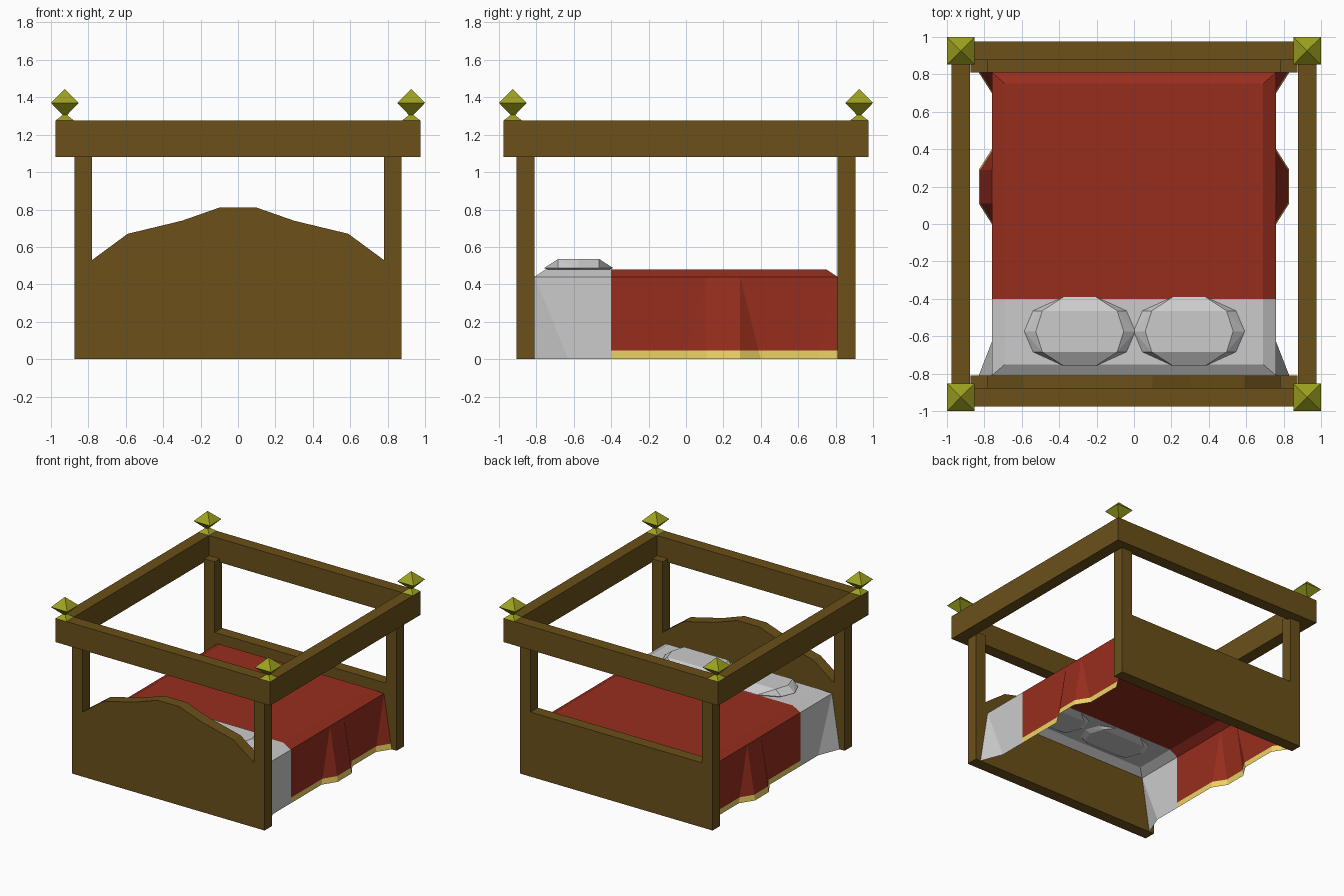
import bpy, bmesh
from mathutils import Vector

if "Cube" in bpy.data.objects:
    bpy.data.objects.remove(bpy.data.objects["Cube"])


def material(name, rgb):
    m = bpy.data.materials.new(name)
    m.diffuse_color = (*rgb, 1)
    m.use_nodes = True
    m.node_tree.nodes["Principled BSDF"].inputs["Base Color"].default_value = m.diffuse_color
    return m


WOOD = material("wood", (0.145, 0.08, 0.01))
RED = material("red_cloth", (0.31, 0.027, 0.0125))
TRIM = material("gold_trim", (0.85, 0.65, 0.13))
BRASS = material("brass", (0.34, 0.36, 0.013))


def finish(name, bm, mat=None):
    me = bpy.data.meshes.new(name)
    bm.to_mesh(me)
    bm.free()
    ob = bpy.data.objects.new(name, me)
    bpy.context.collection.objects.link(ob)
    if mat:
        me.materials.append(mat)
    return ob


def box(name, x0, x1, y0, y1, z0, z1, mat):
    prism(name, [(x0, z0), (x1, z0), (x1, z1), (x0, z1)], y0, y1, mat)


def prism(name, outline, y0, y1, mat):
    # extrude an x-z outline along y
    bm = bmesh.new()
    face = bm.faces.new([bm.verts.new((x, y0, z)) for x, z in outline])
    ext = bmesh.ops.extrude_face_region(bm, geom=[face])
    moved = [g for g in ext["geom"] if isinstance(g, bmesh.types.BMVert)]
    bmesh.ops.translate(bm, verts=moved, vec=(0, y1 - y0, 0))
    bmesh.ops.recalc_face_normals(bm, faces=bm.faces)
    finish(name, bm, mat)


def cloth(name, polys, mat=None):
    # open sheet, every face turned away from the bed's middle
    bm = bmesh.new()
    for p in polys:
        pts = []
        for v in map(Vector, p):
            if all((v - q).length > 1e-5 for q in pts):
                pts.append(v)
        f = bm.faces.new([bm.verts.new(v) for v in pts])
        f.normal_update()
        if f.normal.dot(f.calc_center_median() - Vector((0, f.calc_center_median().y * 0.5, 0))) < 0:
            f.normal_flip()
    bmesh.ops.remove_doubles(bm, verts=bm.verts, dist=1e-4)
    finish(name, bm, mat)


# four posts
for sx in (-1, 1):
    for sy in (-1, 1):
        xs, ys = sorted((sx * 0.78, sx * 0.875)), sorted((sy * 0.81, sy * 0.905))
        box("post", *xs, *ys, 0, 1.11, WOOD)

# arched headboard and plain footboard
half = [(0.78, 0), (0.78, 0.53), (0.59, 0.67), (0.3, 0.74), (0.1, 0.81)]
prism("headboard", half + [(-x, z) for x, z in reversed(half)], -0.905, -0.81, WOOD)
box("footboard", -0.78, 0.78, 0.81, 0.905, 0, 0.53, WOOD)

# canopy frame
for s in (-1, 1):
    a, b = sorted((s * 0.877, s * 0.975))
    box("canopy_end_rail", -0.975, 0.975, a, b, 1.08, 1.275, WOOD)
    box("canopy_side_rail", a, b, -0.877, 0.877, 1.08, 1.275, WOOD)

# finials: small foot, narrow neck and a diamond, all square in section
FINIAL = [(0.05, 1.275), (0.012, 1.305), (0.07 + 0.004, 1.37), (0.0, 1.445)]
for sx in (-1, 1):
    for sy in (-1, 1):
        bm = bmesh.new()
        rings = [[bm.verts.new((sx * 0.926 + r * i, sy * 0.926 + r * j, z))
                  for i, j in ((-1, -1), (1, -1), (1, 1), (-1, 1))] for r, z in FINIAL]
        bm.faces.new(rings[0][::-1])
        for lo, hi in zip(rings, rings[1:]):
            for k in range(4):
                n = (k + 1) % 4
                bm.faces.new((lo[k], lo[n], hi[n], hi[k]))
        bmesh.ops.remove_doubles(bm, verts=bm.verts, dist=1e-4)
        bmesh.ops.recalc_face_normals(bm, faces=bm.faces)
        finish("finial", bm, BRASS)

# draped folds: y at the top, y at the hem, x at the hem
FOLDS = [(-0.81, -0.81, 0.83), (-0.81, -0.63, 0.76), (-0.4, -0.4, 0.76),
         (0.11, 0, 0.76), (0.11, 0.11, 0.83), (0.29, 0.29, 0.83),
         (0.29, 0.4, 0.76), (0.81, 0.7, 0.76), (0.81, 0.81, 0.83)]


def drape_point(fold, z, s):
    t = 1 - z / 0.44
    yt, yb, xb = fold
    return (s * (0.76 + (xb - 0.76) * t), yt + (yb - yt) * t, z)


def drape(folds, z0, z1):
    return [[drape_point(a, z0, s), drape_point(b, z0, s),
             drape_point(b, z1, s), drape_point(a, z1, s)]
            for s in (-1, 1) for a, b in zip(folds, folds[1:])]


def bed_top(y_in, y_bevel, y_end):
    polys = [[(-0.69, y_in, 0.48), (0.69, y_in, 0.48), (0.69, y_bevel, 0.48), (-0.69, y_bevel, 0.48)],
             [(-0.69, y_bevel, 0.48), (0.69, y_bevel, 0.48), (0.76, y_end, 0.44), (-0.76, y_end, 0.44)]]
    for s in (-1, 1):
        polys.append([(s * 0.69, y_in, 0.48), (s * 0.76, y_in, 0.44),
                      (s * 0.76, y_end, 0.44), (s * 0.69, y_bevel, 0.48)])
    return polys


cloth("sheet", bed_top(-0.4, -0.75, -0.81) + drape(FOLDS[:3], 0, 0.44))
cloth("blanket", bed_top(-0.4, 0.75, 0.81) + drape(FOLDS[2:], 0.045, 0.44), RED)
cloth("blanket_trim", drape(FOLDS[2:], 0, 0.045), TRIM)

# two pillows, faceted hulls
for cx in (-0.29, 0.295):
    bm = bmesh.new()
    for sx in (-1, 1):
        for sy in (-1, 0, 1):
            rim = [(0.297, 0, 0.487)] if sy == 0 else [(0.25, 0.11, 0.487), (0.085, 0.185, 0.487)]
            top = [(0.235, 0, 0.535)] if sy == 0 else [(0.2, 0.11, 0.535)]
            base = [(0.24, 0, 0.46)] if sy == 0 else [(0.2, 0.11, 0.46)]
            for x, y, z in rim + top + base:
                bm.verts.new((cx + sx * x, -0.574 + sy * y, z))
    bmesh.ops.convex_hull(bm, input=bm.verts)
    bmesh.ops.dissolve_limit(bm, angle_limit=0.02, verts=bm.verts, edges=bm.edges)
    finish("pillow", bm)
